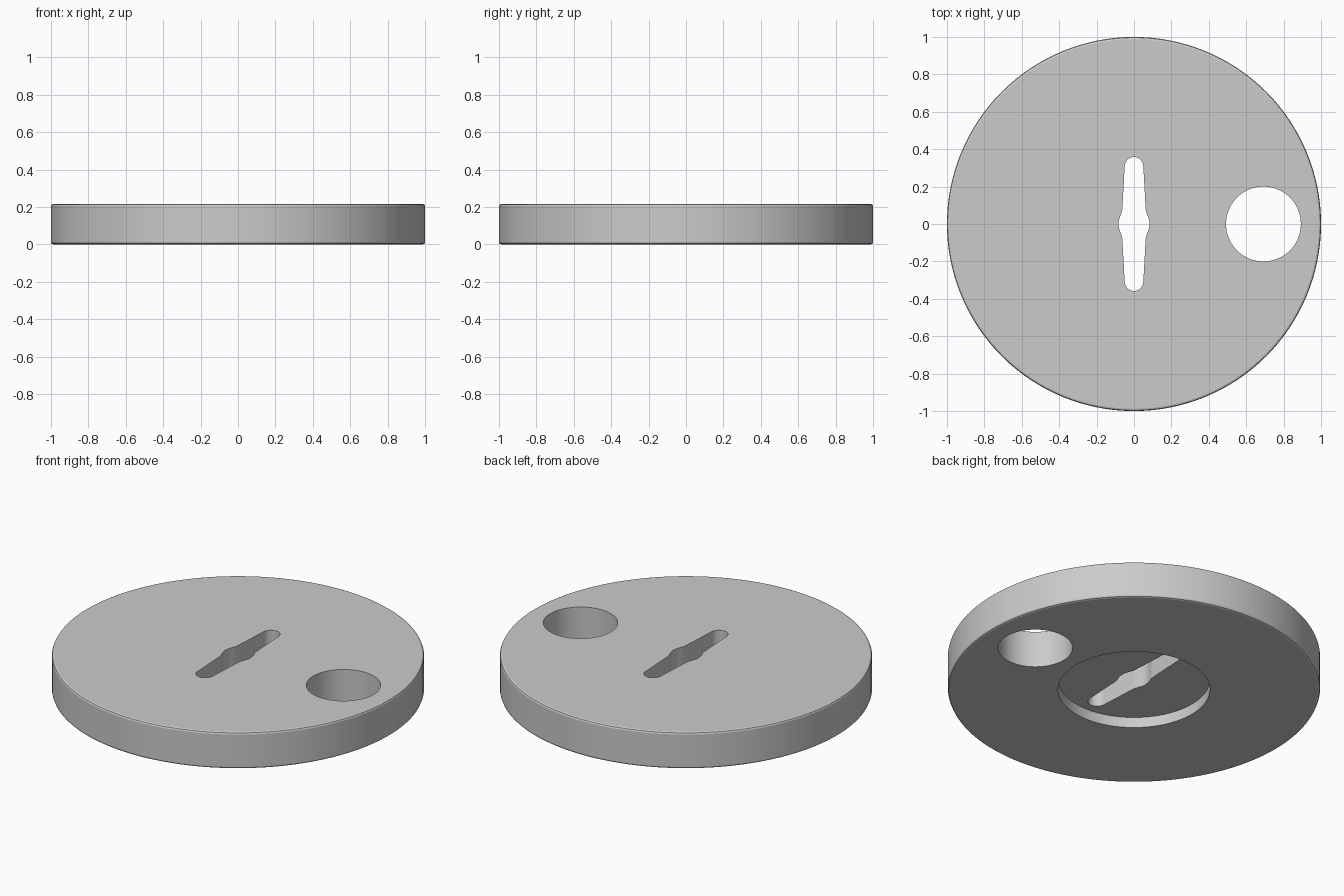
import bpy
import bmesh
from math import cos, sin, pi, radians

HEIGHT = 0.216

cube = bpy.data.objects.get("Cube")
if cube:
    bpy.data.objects.remove(cube, do_unlink=True)

grey = bpy.data.materials.new("plain grey")
grey.use_nodes = True
colour = (0.6, 0.6, 0.6, 1)
grey.diffuse_color = colour
grey.node_tree.nodes["Principled BSDF"].inputs["Base Color"].default_value = colour


def circle(radius, sides, cx=0.0):
    return [(cx + radius * cos(2 * pi * i / sides), radius * sin(2 * pi * i / sides))
            for i in range(sides)]


def prism(name, outline, bottom, top, rim=0.0):
    """Extrude a flat outline upwards, optionally rounding its two rims."""
    bm = bmesh.new()
    base = bm.faces.new([bm.verts.new((x, y, bottom)) for x, y in outline])
    wall = bmesh.ops.extrude_face_region(bm, geom=[base])
    verts = [v for v in wall["geom"] if isinstance(v, bmesh.types.BMVert)]
    bmesh.ops.translate(bm, verts=verts, vec=(0, 0, top - bottom))
    bmesh.ops.recalc_face_normals(bm, faces=bm.faces)
    if rim:
        edges = [e for e in bm.edges if abs(e.verts[0].co.z - e.verts[1].co.z) < 1e-5]
        bmesh.ops.bevel(bm, geom=edges, offset=rim, segments=2, profile=0.5,
                        affect='EDGES')
    mesh = bpy.data.meshes.new(name)
    bm.to_mesh(mesh)
    bm.free()
    mesh.materials.append(grey)
    obj = bpy.data.objects.new(name, mesh)
    bpy.context.collection.objects.link(obj)
    return obj


# Slot outline: one quarter, mirrored to all four sides
tip = [(0.05 * sin(a), 0.308 + 0.05 * cos(a))
       for a in (pi / 2 * i / 7 for i in range(8))]
flank = [(0.062, 0.085), (0.064, 0.068), (0.075, 0.04), (0.081, 0.02)]
quarter = tip + flank
right = quarter + [(0.083, 0)] + [(x, -y) for x, y in reversed(quarter)]
slot = right + [(-x, y) for x, y in reversed(right[1:-1])]

# Thick round plate
disc = prism("disc", circle(1.0, 128), 0, HEIGHT, rim=0.012)

# Centre slot, offset round hole and shallow recess underneath
cutters = [
    prism("slot_cutter", slot, -0.1, HEIGHT + 0.1),
    prism("hole_cutter", circle(0.2, 64, 0.692), -0.1, HEIGHT + 0.1),
    prism("recess_cutter", circle(0.408, 96), -0.1, 0.062),
]
for cutter in cutters:
    cutter.hide_render = True
    cut = disc.modifiers.new(cutter.name, 'BOOLEAN')
    cut.operation = 'DIFFERENCE'
    cut.solver = 'EXACT'
    cut.object = cutter

bpy.ops.object.select_all(action='DESELECT')
disc.select_set(True)
bpy.context.view_layer.objects.active = disc
for cutter in cutters:
    bpy.ops.object.modifier_apply(modifier=cutter.name)
    bpy.data.objects.remove(cutter, do_unlink=True)

# Smooth round walls, crisp flat faces
bpy.ops.object.shade_smooth_by_angle(angle=radians(20))
